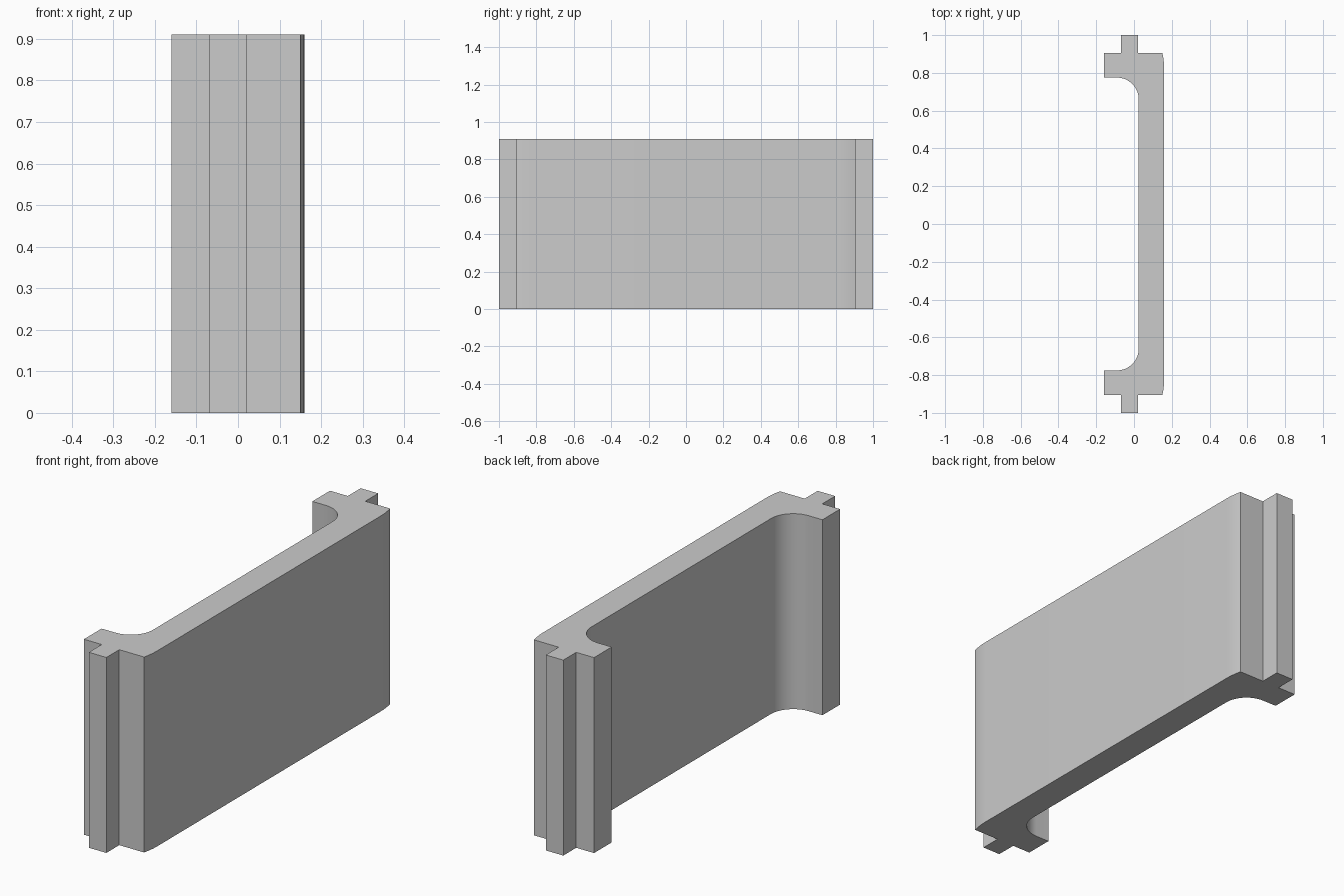
import bpy, bmesh, math

cube = bpy.data.objects.get("Cube")
if cube:
    bpy.data.objects.remove(cube, do_unlink=True)

HEIGHT = 0.91
FILLET = 0.115       # inner corner radius
INNER_X = 0.025      # inside face of the web
FLANGE_Y = 0.775     # inside face of the end flange
SHOULDER_Y = 0.905   # outside face of the end flange

# Flat grey finish
grey = bpy.data.materials.new("light_grey")
grey.use_nodes = True
color = (0.6, 0.6, 0.6, 1)
grey.diffuse_color = color
grey.node_tree.nodes["Principled BSDF"].inputs["Base Color"].default_value = color


def arc(cx, cy, radius, start, end, steps):
    """Points along a circular arc, angles in degrees."""
    angles = [math.radians(start + (end - start) * i / steps) for i in range(steps + 1)]
    return [(cx + radius * math.cos(a), cy + radius * math.sin(a)) for a in angles]


# Half of the cross-section: inner fillet, flange, tongue, eased outer corner
half = arc(INNER_X - FILLET, FLANGE_Y - FILLET, FILLET, 0, 90, 16)
half += [(-0.16, FLANGE_Y), (-0.16, SHOULDER_Y),
         (-0.068, SHOULDER_Y), (-0.068, 1), (0.022, 1), (0.022, SHOULDER_Y),
         (0.15, SHOULDER_Y), (0.155, 0.88), (0.159, 0.85), (0.16, 0.82)]
profile = half + [(x, -y) for x, y in reversed(half)]

# Extrude the mirrored section upward
bm = bmesh.new()
base = bm.faces.new([bm.verts.new((x, y, 0)) for x, y in profile])
top = bmesh.ops.extrude_face_region(bm, geom=[base], use_keep_orig=True)
bmesh.ops.translate(bm, vec=(0, 0, HEIGHT),
                    verts=[g for g in top["geom"] if isinstance(g, bmesh.types.BMVert)])
bmesh.ops.recalc_face_normals(bm, faces=bm.faces)
mesh = bpy.data.meshes.new("channel_panel")
bm.to_mesh(mesh)
bm.free()
mesh.materials.append(grey)

panel = bpy.data.objects.new("channel_panel", mesh)
bpy.context.collection.objects.link(panel)
bpy.context.view_layer.objects.active = panel
panel.select_set(True)
bpy.ops.object.shade_smooth_by_angle(angle=math.radians(30))
